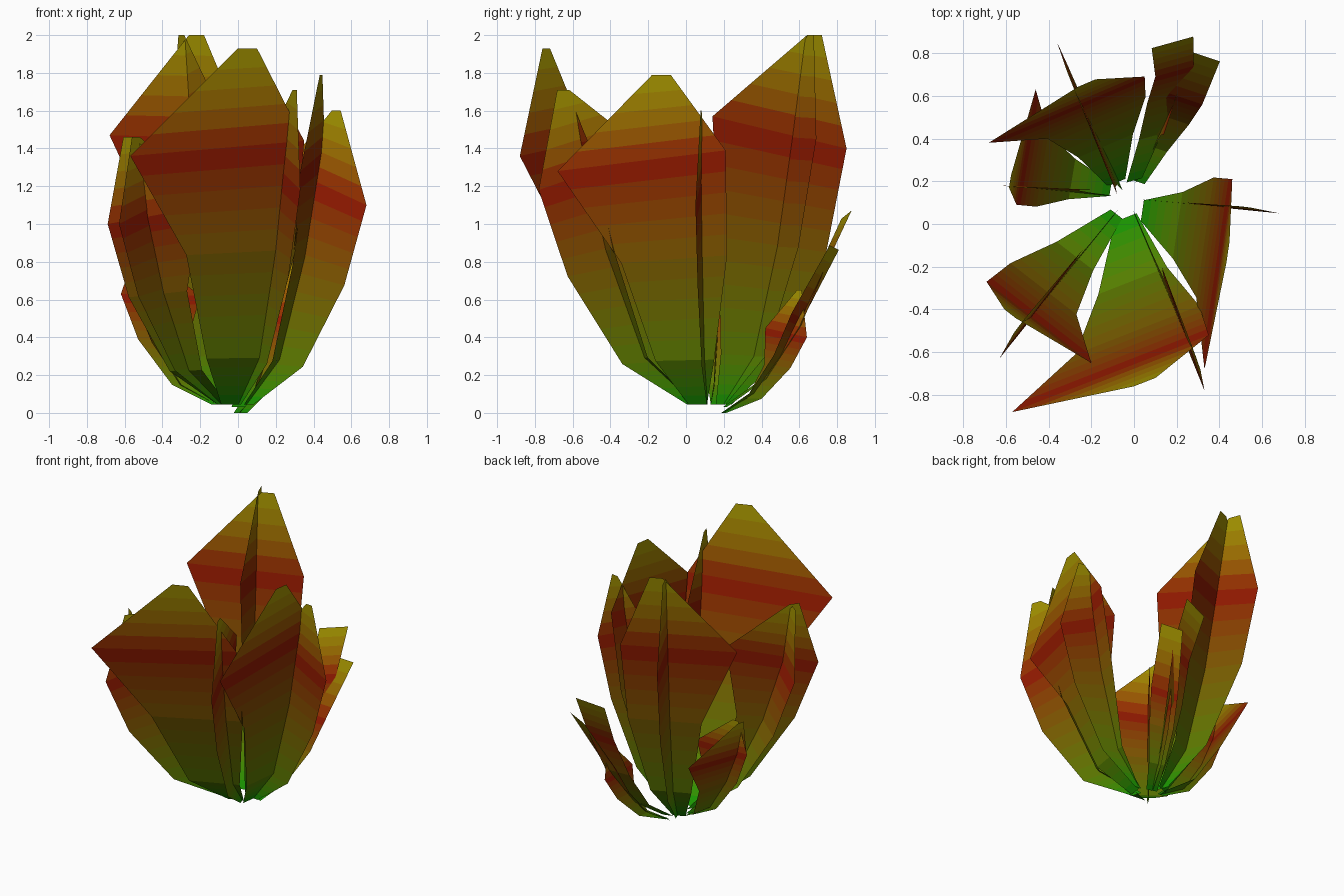
import bpy
from mathutils import Vector

if "Cube" in bpy.data.objects:
    bpy.data.objects.remove(bpy.data.objects["Cube"])

CENTRE = Vector((-0.03, 0.12, 0.0))
GREEN, RED, OLIVE = (Vector(c) for c in ((0, .30, 0), (.30, 0, 0), (.36, .31, 0)))
# Shared leaf outline: (run to widest point, height, width, sideways shift)
ROWS = [(0, 0, .11, 0), (.44, .18, .35, .07), (.78, .59, .63, .12), (1, 1, 1, 0)]
# Fuller outline for the blade that reaches into the middle
FULL_ROWS = [(0, 0, .12, 0), (.44, .18, .45, .02), (.78, .59, .80, .04), (1, 1, 1, 0)]
# Plain outline for the two low strap-like leaves at the back
STRAP_ROWS = [(0, 0, .4, 0), (.4, .2, .6, 0), (.75, .58, .9, 0), (1, 1, 1, 0)]
STEPS = 5
BANDS = 4 * STEPS

# Colour bands: green foot, red at the widest point, olive tip
mats = []
for i in range(BANDS):
    t = (i + .5) / BANDS
    col = GREEN.lerp(RED, t / .75) if t < .75 else RED.lerp(OLIVE, (t - .75) / .25)
    m = bpy.data.materials.new("leaf_band_%d" % i)
    m.diffuse_color = (*col, 1)
    m.use_nodes = True
    m.node_tree.nodes["Principled BSDF"].inputs["Base Color"].default_value = m.diffuse_color
    mats.append(m)


def leaf(name, far, near, tip, foot=0.045, outline=ROWS, tip_width=.11):
    """One flat leaf strip through its two widest corners and its cut-off tip."""
    far, near, tip = Vector(far), Vector(near), Vector(tip)
    mid = (far + near) / 2
    across = near - far
    out = Vector((mid.x - CENTRE.x, mid.y - CENTRE.y, 0)).normalized()
    base = CENTRE + out * 0.09 + Vector((0, 0, foot))
    rows = []
    for run, rise, width, shift in outline:
        p = base.lerp(mid, run)
        p.z = base.z + (mid.z - base.z) * rise
        w = across.copy()
        w.z *= rise
        p += w * shift
        rows.append((p - w * width / 2, p + w * width / 2))
    edge = Vector((across.x, across.y, across.z * (tip_width > .5))) * tip_width / 2
    rows.append((tip - edge, tip + edge))

    # Split every segment into colour bands
    pairs = [rows[0]]
    for (a, b), (c, d) in zip(rows, rows[1:]):
        for s in range(1, STEPS + 1):
            pairs.append((a.lerp(c, s / STEPS), b.lerp(d, s / STEPS)))
    verts = [v for pair in pairs for v in pair]
    faces = [(2 * i, 2 * i + 1, 2 * i + 3, 2 * i + 2) for i in range(len(pairs) - 1)]
    me = bpy.data.meshes.new(name)
    me.from_pydata(verts, [], faces)
    for m in mats:
        me.materials.append(m)
    for i, f in enumerate(me.polygons):
        f.material_index = i
    ob = bpy.data.objects.new(name, me)
    bpy.context.collection.objects.link(ob)


# Broad leaves facing outwards
leaf("front_leaf", (-.57, -.88, 1.36), (.35, -.52, 1.44), (.05, -.74, 1.93))
leaf("right_leaf", (.33, -.68, 1.28), (.46, .21, 1.39), (.44, -.13, 1.79))
leaf("front_left_leaf", (-.20, -.65, 1.09), (-.69, -.27, 1.00), (-.58, -.42, 1.46))
leaf("left_leaf", (-.46, .63, .66), (-.55, .09, .60), (-.58, .20, .86))
leaf("back_left_leaf", (-.68, .38, 1.47), (.05, .69, 1.45), (-.22, .66, 2.0))

# Two low strap leaves at the back right, one above the other
leaf("back_right_upper_leaf", (.10, .69, .74), (.28, .74, .78), (.18, .85, 1.05), 0.03, STRAP_ROWS, 1.08)
leaf("back_right_lower_leaf", (.14, .62, .50), (.32, .56, .53), (.33, .785, .875), 0.0, STRAP_ROWS, .8)

# Blades standing edge-on between them (inner corner, outer corner, tip)
leaf("front_blade", (.13, -.20, 1.38), (.33, -.78, 1.18), (.30, -.65, 1.71))
leaf("right_blade", (.25, .10, 1.30), (.68, .05, 1.10), (.52, .08, 1.60))
leaf("front_left_blade", (-.24, -.12, 1.20), (-.63, -.63, 1.00), (-.54, -.48, 1.46))
leaf("left_blade", (-.20, .16, .62), (-.62, .18, .63), (-.52, .17, .85))
leaf("back_left_blade", (-.08, .14, 1.57), (-.36, .85, 1.40), (-.30, .68, 2.0), outline=FULL_ROWS)
leaf("back_right_blade", (.14, .42, .45), (.21, .64, .40), (.20, .60, .65), 0.0)
